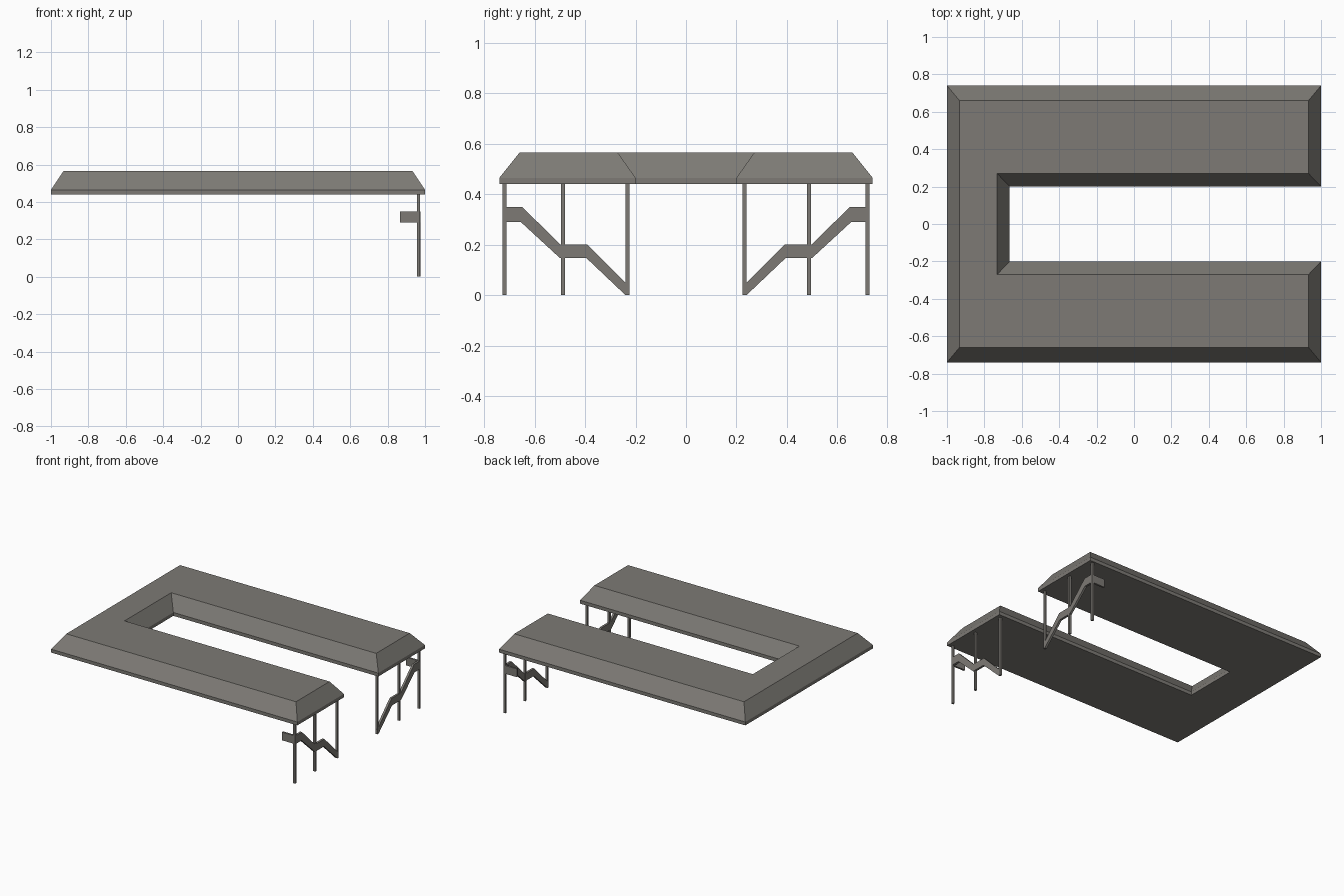
import bpy, bmesh

if "Cube" in bpy.data.objects:
    bpy.data.objects.remove(bpy.data.objects["Cube"])

grey = bpy.data.materials.new("warm grey")
grey.diffuse_color = (0.205, 0.195, 0.178, 1)
grey.use_nodes = True
grey.node_tree.nodes["Principled BSDF"].inputs["Base Color"].default_value = grey.diffuse_color


def finish(name, bm):
    bmesh.ops.recalc_face_normals(bm, faces=bm.faces)
    mesh = bpy.data.meshes.new(name)
    bm.to_mesh(mesh)
    bm.free()
    mesh.materials.append(grey)
    obj = bpy.data.objects.new(name, mesh)
    bpy.context.collection.objects.link(obj)
    return obj


def loft(name, loops):
    """Closed solid through a stack of matching loops."""
    bm = bmesh.new()
    rings = [[bm.verts.new(p) for p in loop] for loop in loops]
    n = len(rings[0])
    for a, b in zip(rings, rings[1:]):
        for i in range(n):
            j = (i + 1) % n
            bm.faces.new((a[i], a[j], b[j], b[i]))
    bm.faces.new(rings[0][::-1])
    bm.faces.new(rings[-1])
    return finish(name, bm)


def box(name, x0, x1, y0, y1, z0, z1):
    y0, y1 = sorted((y0, y1))
    return loft(name, [[(x0, y0, z), (x1, y0, z), (x1, y1, z), (x0, y1, z)]
                       for z in (z0, z1)])


def u_outline(dx, dy, z):
    """U plan, open towards +x, inset by dx / dy."""
    xo, yo, yi, xi = 1 - dx, 0.74 - dy, 0.2 + dy * 0.88, -0.665 - dx
    return [(-xo, -yo, z), (xo, -yo, z), (xo, -yi, z), (xi, -yi, z),
            (xi, yi, z), (xo, yi, z), (xo, yo, z), (-xo, yo, z)]


# U-shaped roof: upright fascia, then hipped slopes to a flat top
loft("roof", [u_outline(0, 0, 0.44), u_outline(0, 0, 0.465),
              u_outline(0.067, 0.08, 0.565)])

# Stair stringer profile (y, z) for the +y side
stringer = [(0.713, 0.35), (0.65, 0.35), (0.497, 0.2), (0.39, 0.2),
            (0.24, 0.05), (0.224, 0.035), (0.224, 0.0), (0.24, 0.0),
            (0.395, 0.147), (0.5, 0.147), (0.655, 0.29), (0.713, 0.29)]
X0, X1 = 0.958, 0.974

for s, side in ((-1, "front"), (1, "back")):
    # Slim posts under each wing end
    for y, where in ((0.232, "inner"), (0.488, "middle"), (0.72, "outer")):
        box(f"{side}_{where}_post", X0, X1, s * (y - 0.0075), s * (y + 0.0075), 0, 0.445)
    # Zigzag stair side
    loft(f"{side}_stair_side", [[(x, s * y, z) for y, z in stringer]
                                for x in (X0 + 0.001, X1 + 0.001)])
    # Short landing rail running back from the outer post
    box(f"{side}_landing_rail", 0.866, X0 + 0.004, s * 0.713, s * 0.7265, 0.29, 0.35)
